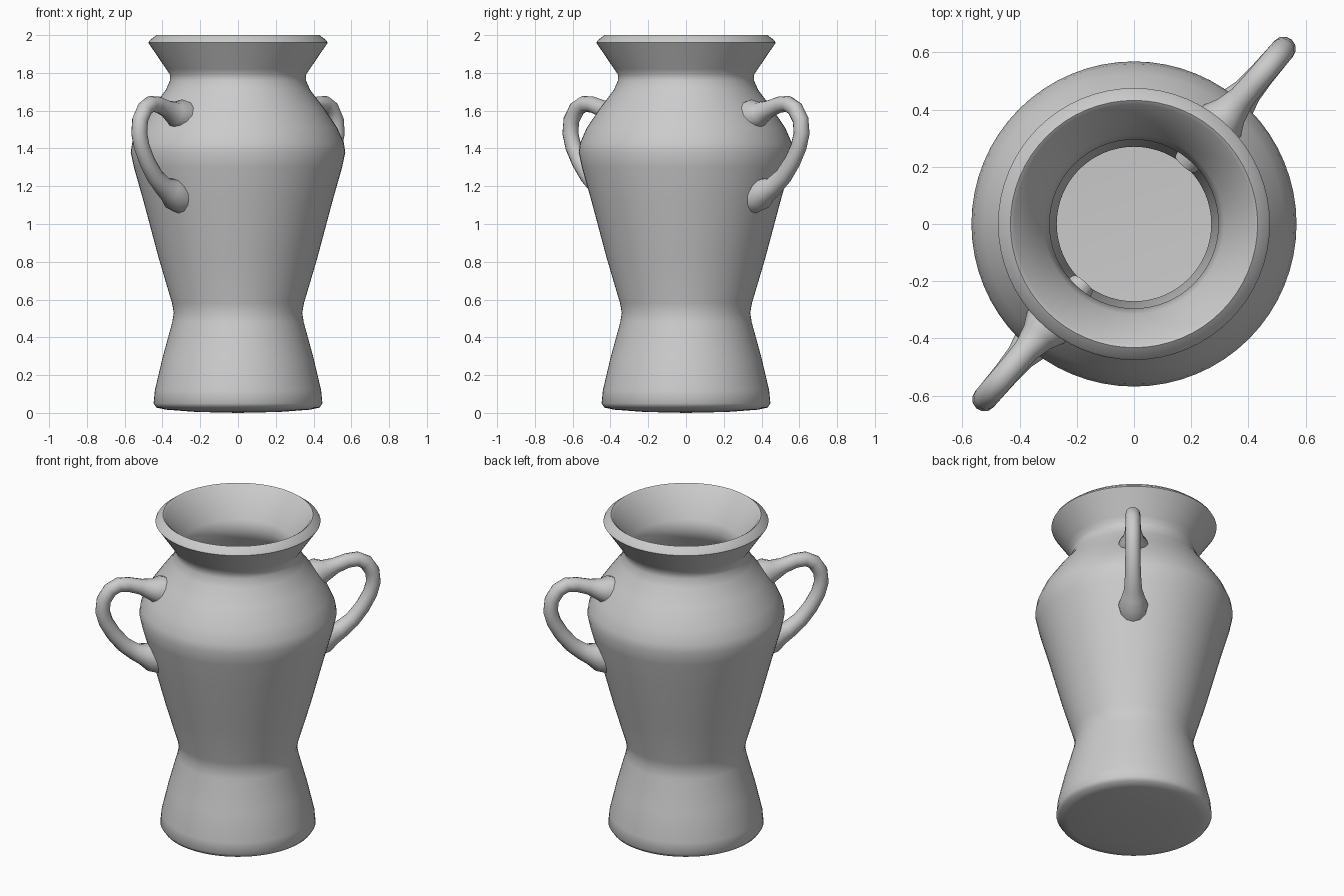
import bpy, bmesh, math
from mathutils import Vector

cube = bpy.data.objects.get("Cube")
if cube:
    bpy.data.objects.remove(cube, do_unlink=True)

clay = bpy.data.materials.new("grey clay")
clay.use_nodes = True
grey = (0.6, 0.6, 0.6, 1)
clay.diffuse_color = grey
clay.node_tree.nodes["Principled BSDF"].inputs["Base Color"].default_value = grey


def make_object(name, bm, angle):
    bmesh.ops.recalc_face_normals(bm, faces=bm.faces)
    mesh = bpy.data.meshes.new(name)
    bm.to_mesh(mesh)
    bm.free()
    mesh.materials.append(clay)
    obj = bpy.data.objects.new(name, mesh)
    bpy.context.collection.objects.link(obj)
    bpy.ops.object.select_all(action='DESELECT')
    obj.select_set(True)
    bpy.context.view_layer.objects.active = obj
    bpy.ops.object.shade_smooth_by_angle(angle=math.radians(angle))
    return obj


# Vase body: outer wall from the base up, over the lip, then down the inner wall
outer = [(0, 0), (.22, .005), (.38, .017), (.432, .028), (.447, .05), (.44, .12),
         (.4, .29), (.348, .48), (.34, .53), (.349, .58), (.42, .82), (.5, 1.12),
         (.551, 1.3), (.568, 1.38), (.56, 1.43), (.525, 1.51), (.45, 1.62),
         (.382, 1.71), (.36, 1.76), (.36, 1.79), (.38, 1.82), (.475, 1.96)]
inner = [(.468, 1.972), (.432, 2), (.418, 1.99), (.315, 1.82), (.295, 1.77),
         (.32, 1.7), (.455, 1.51), (.5, 1.38), (.48, 1.28), (.35, .82),
         (.27, .53), (.35, .2), (.36, .1), (0, .08)]
bm = bmesh.new()
verts = [bm.verts.new((r, 0, z)) for r, z in outer + inner]
edges = [bm.edges.new(pair) for pair in zip(verts, verts[1:])]
bmesh.ops.spin(bm, geom=verts + edges, cent=(0, 0, 0), axis=(0, 0, 1),
               angle=math.tau, steps=64, use_merge=True)
bmesh.ops.remove_doubles(bm, verts=bm.verts, dist=0.0005)
make_object("vase_body", bm, 50)

# Handle path: distance from the axis, height, tube radius
path = [(.275, 1.53, .045), (.4, 1.56, .08), (.475, 1.577, .085), (.52, 1.587, .062),
        (.58, 1.61, .046), (.65, 1.632, .043), (.71, 1.636, .043), (.76, 1.61, .043),
        (.798, 1.55, .043), (.805, 1.48, .043), (.785, 1.41, .043), (.74, 1.33, .044),
        (.68, 1.255, .046), (.61, 1.2, .052), (.56, 1.18, .066), (.51, 1.155, .085),
        (.45, 1.13, .08)]


def make_handle(name, turn, sides=12):
    out = Vector((math.cos(turn), math.sin(turn), 0))
    side = Vector((-out.y, out.x, 0))
    points = [out * r + Vector((0, 0, z)) for r, z, _ in path]
    bm = bmesh.new()
    rings = []
    for i, p in enumerate(points):
        along = points[min(i + 1, len(points) - 1)] - points[max(i - 1, 0)]
        up = along.normalized().cross(side)
        ring = []
        for k in range(sides):
            a = math.tau * k / sides
            ring.append(bm.verts.new(p + (side * math.cos(a) + up * math.sin(a)) * path[i][2]))
        rings.append(ring)
    for a, b in zip(rings, rings[1:]):
        for k in range(sides):
            n = (k + 1) % sides
            bm.faces.new((a[k], a[n], b[n], b[k]))
    bm.faces.new(rings[0])
    bm.faces.new(rings[-1])
    make_object(name, bm, 60)


# Two handles on opposite sides
turn = math.radians(49.5)
make_handle("back_left_handle", turn)
make_handle("front_right_handle", turn + math.pi)
